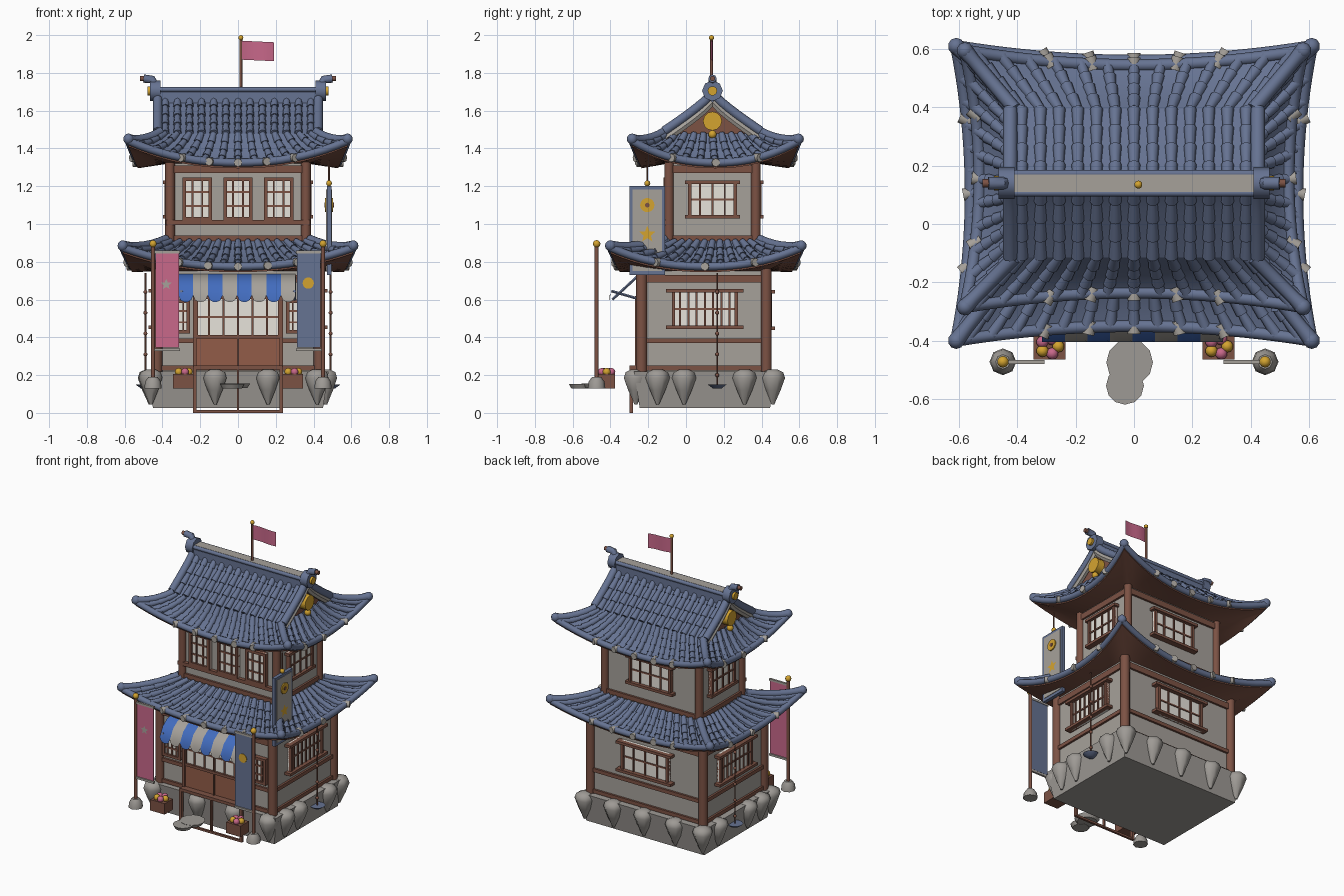
import bpy, bmesh, math
from mathutils import Vector, Matrix

if "Cube" in bpy.data.objects:
    bpy.data.objects.remove(bpy.data.objects["Cube"])

def lin(c):
    c /= 255
    return c / 12.92 if c < 0.04045 else ((c + 0.055) / 1.055) ** 2.4

COLORS = {"slate": (102, 115, 146), "plaster": (166, 161, 154), "stone": (158, 154, 149),
          "timber": (124, 82, 68), "door wood": (146, 92, 72), "paper": (236, 232, 224),
          "gold": (212, 164, 48), "pink": (200, 104, 138), "blue": (66, 108, 190)}
MATS = {}
for n, c in COLORS.items():
    MATS[n] = bpy.data.materials.new(n)
    MATS[n].diffuse_color = (*[lin(v) for v in c], 1)

# parts are collected by name and turned into objects at the end
parts = {}
def P(name, mat):
    if name not in parts:
        parts[name] = (bmesh.new(), mat)
    return parts[name][0]

def box(bm, a, b):
    a, b = Vector(a), Vector(b)
    s = [max(abs(v), 0.001) for v in b - a]
    bmesh.ops.create_cube(bm, size=1, matrix=Matrix.Translation((a + b) / 2) @ Matrix.Diagonal((*s, 1)))

def ball(bm, c, r, s=(1, 1, 1)):
    bmesh.ops.create_uvsphere(bm, u_segments=10, v_segments=6, radius=r,
                              matrix=Matrix.Translation(c) @ Matrix.Diagonal((*s, 1)))

def tube(bm, pts, radii, n=8):
    pts = [Vector(p) for p in pts]
    if not isinstance(radii, (list, tuple)):
        radii = [radii] * len(pts)
    rings = []
    for i, p in enumerate(pts):
        t = (pts[min(i + 1, len(pts) - 1)] - pts[max(i - 1, 0)]).normalized()
        up = Vector((0, 0, 1)) if abs(t.z) < 0.95 else Vector((0, 1, 0))
        a = t.cross(up).normalized()
        b = a.cross(t)
        rings.append([bm.verts.new(p + (a * math.cos(k * math.tau / n) + b * math.sin(k * math.tau / n)) * radii[i])
                      for k in range(n)])
    for r, q in zip(rings, rings[1:]):
        for k in range(n):
            bm.faces.new((r[k], r[(k + 1) % n], q[(k + 1) % n], q[k]))
    bm.faces.new(rings[0])
    bm.faces.new(rings[-1])

def grid(bm, f, nu, nv):
    v = [[bm.verts.new(f(i / nu, j / nv)) for j in range(nv + 1)] for i in range(nu + 1)]
    for i in range(nu):
        for j in range(nv):
            bm.faces.new((v[i][j], v[i + 1][j], v[i + 1][j + 1], v[i][j + 1]))

def star(bm, fn, r):
    bm.faces.new([bm.verts.new(fn(q * math.sin(k * math.pi / 5), q * math.cos(k * math.pi / 5)))
                  for k in range(10) for q in [r if k % 2 == 0 else r * 0.45]])

# ---- roofs ----
def tiles(name, S, n):
    grid(P(name + "_sheet", "slate"), lambda a, v: S(2 * a - 1, v), 24, 6)
    for i in range(n):
        u = -0.94 + 1.88 * i / (n - 1)
        pts, rad = [], []
        for k in range(4):
            pts += [S(u, k / 4), S(u, (k + 1) / 4)]
            rad += [0.016, 0.022]
        tube(P(name + "_tile_ribs", "slate"), pts, rad)

def skirt(name, inner, outer, zi, zmid, zc, wall, zw, nf, ns):
    # inner / outer / wall = (half x, half y, centre y)
    def eave(side, u):
        ox, oy, oc = outer
        z = zmid + (zc - zmid) * abs(u) ** 2.2
        bow = 0.05 * (1 - u * u)
        if side in "FB":
            return Vector((u * ox, oc + (oy - bow) * (-1 if side == "F" else 1), z))
        return Vector(((ox - bow) * (1 if side == "R" else -1), oc + u * oy, z))
    def rim(rect, z, side, u):
        hx, hy, c = rect
        if side in "FB":
            return Vector((u * hx, c + hy * (-1 if side == "F" else 1), z))
        return Vector((hx * (1 if side == "R" else -1), c + u * hy, z))
    for side in "FBLR":
        def S(u, v):
            p = rim(inner, zi, side, u).lerp(eave(side, u), v)
            p.z -= 0.07 * v * (1 - v)
            return p
        tiles(name, S, nf if side in "FB" else ns)
        drop = Vector((0, 0, -0.03))
        grid(P(name + "_soffit", "timber"),
             lambda a, v: rim(wall, zw, side, 2 * a - 1).lerp(eave(side, 2 * a - 1) + drop, v), 16, 2)
        grid(P(name + "_fascia", "timber"),
             lambda a, v: eave(side, 2 * a - 1) + drop * v, 16, 1)
        tube(P(name + "_eave_trim", "slate"), [eave(side, k / 10 - 1) for k in range(21)], 0.021)
        for u in ((-0.5, -0.25, 0, 0.25, 0.5) if side in "FB" else (-0.5, 0, 0.5)):
            p = eave(side, u)
            d = (p - rim(inner, p.z, side, u)).normalized()
            tube(P(name + "_eave_caps", "plaster"), [p - d * 0.02, p + d * 0.027], 0.022, 8)
        if side in "FB":
            for s in (-1, 1):
                hip = [S(s, k / 6) + Vector((0, 0, 0.01)) for k in range(7)]
                tube(P(name + "_hips", "slate"), hip, [0.024] * 6 + [0.028])
                ball(P(name + "_hips", "slate"), hip[-1], 0.029)

CY = 0.14
skirt("lower_roof", (0.38, 0.25, CY), (0.61, 0.505, 0.105), 0.91, 0.775, 0.875,
      (0.43, 0.33, 0.095), 0.75, 15, 13)
skirt("upper_roof", (0.41, 0.255, CY), (0.58, 0.44, 0.155), 1.48, 1.325, 1.44,
      (0.365, 0.235, CY), 1.32, 13, 11)

def slope(s, x, t, dz=0):
    return Vector((x, CY + s * 0.255 * t, 1.68 - 0.2 * t ** 0.85 + dz))
for s in (-1, 1):
    tiles("gable_roof", lambda u, v: slope(s, u * 0.41, v), 13)
    for x in (-1, 1):
        ts = [k / 6 for k in range(7)]
        tube(P("gable_edge_tiles", "slate"), [slope(s, x * 0.425, t, 0.012) for t in ts], 0.025)
        tube(P("bargeboards", "plaster"), [slope(s, x * 0.425, t, -0.035) for t in ts], 0.02, 6)
        grid(P("gable_walls", "timber"),
             lambda a, v: slope(s, x * 0.40, a).lerp(Vector((x * 0.40, CY + s * 0.255 * a, 1.45)), v), 6, 1)
# ridge, end ornaments and gable medallions
box(P("ridge", "slate"), (-0.43, CY - 0.04, 1.64), (0.43, CY + 0.04, 1.70))
box(P("ridge_cap", "plaster"), (-0.42, CY - 0.03, 1.70), (0.42, CY + 0.03, 1.725))
for s in (-1, 1):
    tube(P("ridge_trim", "slate"), [(-0.42, CY + s * 0.033, 1.712), (0.42, CY + s * 0.033, 1.712)], 0.013)
    tube(P("ridge_ends", "slate"), [(s * 0.41, CY, 1.705), (s * 0.465, CY, 1.705)], 0.055, 8)
    tube(P("ridge_ends", "slate"), [(s * 0.44, CY, 1.73), (s * 0.455, CY, 1.765), (s * 0.50, CY, 1.77)], 0.022)
    tube(P("ridge_tips", "timber"), [(s * 0.49, CY, 1.77), (s * 0.52, CY, 1.77)], 0.014)
    tube(P("ridge_discs", "gold"), [(s * 0.46, CY, 1.705), (s * 0.48, CY, 1.705)], 0.025, 10)
    tube(P("gable_medallions", "gold"), [(s * 0.40, CY, 1.545), (s * 0.45, CY, 1.545)], 0.05, 12)
    ball(P("gable_medallions", "gold"), (s * 0.435, CY, 1.475), 0.022)

# ---- walls, posts and beams ----
LOW, UP = (0.43, -0.235, 0.425), (0.36, -0.09, 0.37)   # half x, front y, back y
def local(fl, side):
    hx, y0, y1 = fl
    return {"F": lambda u, d, z: (u, y0 - d, z), "B": lambda u, d, z: (u, y1 + d, z),
            "R": lambda u, d, z: (hx + d, u, z), "L": lambda u, d, z: (-hx - d, u, z)}[side]
def wbox(bm, f, u0, u1, d0, d1, z0, z1):
    box(bm, f(u0, d0, z0), f(u1, d1, z1))

for name, fl, z0, z1, r, beams in (("lower", LOW, 0.2, 0.78, 0.03, ((0.225, 0.25), (0.37, 0.395), (0.69, 0.73))),
                                   ("upper", UP, 0.86, 1.36, 0.026, ((0.91, 0.94), (1.27, 1.31)))):
    hx, y0, y1 = fl
    box(P(name + "_walls", "plaster"), (-hx, y0, z0), (hx, y1, z1))
    for x in (-hx, hx):
        for y in (y0, y1):
            tube(P(name + "_corner_posts", "timber"), [(x, y, z0), (x, y, z1)], r, 10)
    for side in "FBLR":
        f = local(fl, side)
        a, b = (-hx, hx) if side in "FB" else (y0, y1)
        for c, d in beams:
            wbox(P(name + "_beams", "timber"), f, a, b, 0, 0.014, c, d)
wbox(P("upper_beams", "timber"), local(UP, "F"), -0.38, 0.38, 0, 0.025, 0.995, 1.02)

# ---- windows ----
def window(name, f, c, w, z0, z1, cols, rows, sill=0.0):
    t, a, b = 0.018, c - w / 2, c + w / 2
    fr = P(name + "_frames", "timber")
    wbox(P(name + "_panes", "paper"), f, a, b, 0, 0.016, z0, z1)
    for z in (z0, z1 - t):
        wbox(fr, f, a - sill, b + sill, 0, 0.03 + sill * 0.5, z, z + t)
    for u in (a, b - t):
        wbox(fr, f, u, u + t, 0, 0.03, z0, z1)
    for i in range(1, cols):
        u = a + w * i / cols
        wbox(fr, f, u - 0.005, u + 0.005, 0, 0.024, z0, z1)
    for j in range(1, rows):
        z = z0 + (z1 - z0) * j / rows
        wbox(fr, f, a, b, 0, 0.022, z - 0.005, z + 0.005)

for x in (-0.215, 0, 0.215):
    window("upper_front_window", local(UP, "F"), x, 0.155, 1.02, 1.245, 3, 3)
window("upper_back_window", local(UP, "B"), 0, 0.32, 1.03, 1.23, 4, 2, 0.02)
window("lower_back_window", local(LOW, "B"), 0, 0.36, 0.44, 0.65, 4, 2, 0.03)
for side in "LR":
    window("upper_side_window", local(UP, side), CY, 0.26, 1.03, 1.23, 4, 2, 0.015)
    window("lower_side_window", local(LOW, side), 0.1, 0.35, 0.445, 0.655, 8, 2, 0.03)
F = local(LOW, "F")
for s in (-1, 1):
    window("lower_front_window", F, s * 0.325, 0.14, 0.42, 0.6, 4, 3)

# ---- front door and step frame ----
window("door_light", F, 0, 0.46, 0.395, 0.62, 6, 2)
wbox(P("door_panel", "door wood"), F, -0.225, 0.225, 0, 0.022, 0.25, 0.40)
for x in (-0.23, 0, 0.23):
    w = 0.004 if x == 0 else 0.009
    wbox(P("door_posts", "timber"), F, x - w, x + w, 0, 0.034, 0.23, 0.62)
    box(P("step_frame", "timber"), (x - w, -0.30, 0), (x + w, -0.28, 0.245))
box(P("step_frame", "timber"), (-0.235, -0.30, 0), (0.235, -0.285, 0.014))
box(P("step_frame", "timber"), (-0.235, -0.30, 0.23), (0.235, -0.24, 0.25))

# ---- stone base with wedge rocks ----
def base(a, v):
    k = [(-1, -1), (1, -1), (1, 1), (-1, 1), (-1, -1)][round(a * 4)]
    return ((0.45 + 0.03 * v) * k[0], 0.10 + (0.345 + 0.03 * v) * k[1], 0.025 + 0.195 * v)
bm = P("stone_base", "stone")
grid(bm, base, 4, 1)
for v in (0, 1):
    bm.faces.new([bm.verts.new(base(i / 4, v)) for i in range(4)])
spots = [(x, -0.265) for x in (-0.46, -0.12, 0.16, 0.42)] + [(x, 0.46) for x in (-0.45, -0.24, 0, 0.23, 0.45)]
spots += [(s * 0.465, y) for s in (-1, 1) for y in (-0.15, -0.01, 0.31)]
for x, y in spots:
    tube(P("wedge_rocks", "stone"), [(x, y, z) for z in (0.045, 0.12, 0.185, 0.215, 0.23)],
         [0.008, 0.042, 0.066, 0.056, 0.025], 7)

# stepping stone
bm = P("stepping_stone", "stone")
for y, r in ((-0.475, 0.08), (-0.555, 0.065)):
    bmesh.ops.create_cone(bm, cap_ends=True, segments=12, radius1=r * 0.8, radius2=r, depth=0.024,
                          matrix=Matrix.Translation((-0.015 - (y + 0.475) * -0.2, y, 0.143 + (y + 0.5) * 0.02)))

# ---- scalloped striped awning ----
PROF = [(-0.25, 0.735), (-0.32, 0.72), (-0.37, 0.685), (-0.40, 0.63), (-0.405, 0.622)]
W = 0.62 / 8
for i in range(8):
    def cloth(a, v):
        y, z = PROF[round(v * 4)]
        if v == 1:
            z -= 0.035 * math.sqrt(max(0, 1 - (2 * a - 1) ** 2))
        return (-0.315 + W * (i + a), y, z)
    grid(P("awning_blue" if i % 2 == 0 else "awning_pale", "blue" if i % 2 == 0 else "plaster"), cloth, 8, 4)
for s in (-1, 1):
    tube(P("awning_arms", "slate"), [(s * 0.30, -0.24, 0.60), (s * 0.30, -0.395, 0.645)], 0.008, 6)
    tube(P("awning_arms", "slate"), [(s * 0.30, -0.26, 0.72), (s * 0.30, -0.39, 0.60)], 0.008, 6)

# ---- standing banners, crates and rain chains ----
for s, mat in ((-1, "pink"), (1, "slate")):
    side = "left" if s < 0 else "right"
    x, y = s * 0.45, -0.473
    tube(P("banner_feet", "stone"), [(x, y, 0.13), (x, y, 0.165), (x, y, 0.19)], [0.046, 0.042, 0.025], 8)
    tube(P("banner_poles", "timber"), [(x, y, 0.17), (x, y, 0.89)], 0.011)
    ball(P("banner_finials", "gold"), (x, y, 0.895), 0.02)
    box(P(side + "_banner", mat), (s * 0.438, y - 0.004, 0.345), (s * 0.312, y + 0.004, 0.85))
    for z in (0.335, 0.852):
        box(P("banner_bars", "plaster" if z < 0.5 else "timber"), (s * 0.45, y - 0.007, z - 0.007), (s * 0.308, y + 0.007, z + 0.007))
    # crate with fruit
    bx = s * 0.29
    box(P("crates", "timber"), (bx - 0.055, -0.465, 0.13), (bx + 0.055, -0.375, 0.205))
    for k in range(5):
        a = k * 1.26
        ball(P("pink_fruit" if k % 3 else "gold_fruit", "pink" if k % 3 else "gold"),
             (bx + 0.03 * math.cos(a), -0.42 + 0.026 * math.sin(a), 0.217), 0.021)
    # chain and catch dish
    tube(P("rain_chains", "timber"), [(s * 0.49, 0.165, 0.14), (s * 0.49, 0.165, 0.74)], 0.005, 6)
    for k in range(5):
        ball(P("rain_chains", "timber"), (s * 0.49, 0.165, 0.2 + k * 0.11), 0.011)
    tube(P("catch_dishes", "slate"), [(s * 0.49, 0.165, 0.13), (s * 0.49, 0.165, 0.15)], [0.025, 0.052], 10)
star(P("banner_star", "plaster"), lambda a, b: (-0.38 + a, -0.479, 0.68 + b), 0.03)
tube(P("banner_disc", "gold"), [(0.372, -0.481, 0.687), (0.372, -0.472, 0.687)], 0.03, 14)

# ---- hanging side sign ----
box(P("sign_frame", "slate"), (0.47, -0.30, 0.73), (0.494, -0.11, 1.2))
for s in (-1, 1):
    x = 0.482 + s * 0.013
    box(P("sign_panel", "plaster"), (x - 0.002, -0.283, 0.75), (x + 0.002, -0.127, 1.183))
    tube(P("sign_disc", "gold"), [(x, -0.205, 1.1), (x + s * 0.009, -0.205, 1.1)], 0.038, 14)
    tube(P("sign_disc_center", "timber"), [(x, -0.205, 1.1), (x + s * 0.012, -0.205, 1.1)], 0.013, 8)
    star(P("sign_star", "gold"), lambda a, b: (x + s * 0.004, -0.205 + a, 0.945 + b), 0.045)
ball(P("sign_finial", "gold"), (0.482, -0.205, 1.215), 0.016)
tube(P("sign_hanger", "timber"), [(0.482, -0.205, 1.2), (0.482, -0.205, 1.34)], 0.005, 6)

# ---- roof flag ----
tube(P("flag_pole", "timber"), [(0.015, CY - 0.005, 1.70), (0.015, CY - 0.005, 1.98)], 0.008)
ball(P("flag_finial", "gold"), (0.015, CY - 0.005, 1.986), 0.014)
def flag(a, v):
    return (0.02 + 0.17 * a, 0.133 + 0.012 * a + 0.004 * math.sin(a * 6), 1.87 + 0.1 * v - 0.008 * a)
grid(P("flag", "pink"), flag, 8, 1)

# ---- finish objects ----
for name, (bm, mat) in parts.items():
    bmesh.ops.remove_doubles(bm, verts=bm.verts, dist=0.00005)
    bmesh.ops.recalc_face_normals(bm, faces=bm.faces)
    for f in bm.faces:
        f.smooth = True
    for e in bm.edges:
        e.smooth = e.calc_face_angle(0) < 0.87
    me = bpy.data.meshes.new(name)
    bm.to_mesh(me)
    bm.free()
    me.materials.append(MATS[mat])
    bpy.context.scene.collection.objects.link(bpy.data.objects.new(name, me))

for m in bpy.data.materials:
    if m.users and not m.is_grease_pencil:
        m.use_nodes = True
        m.node_tree.nodes["Principled BSDF"].inputs["Base Color"].default_value = m.diffuse_color
